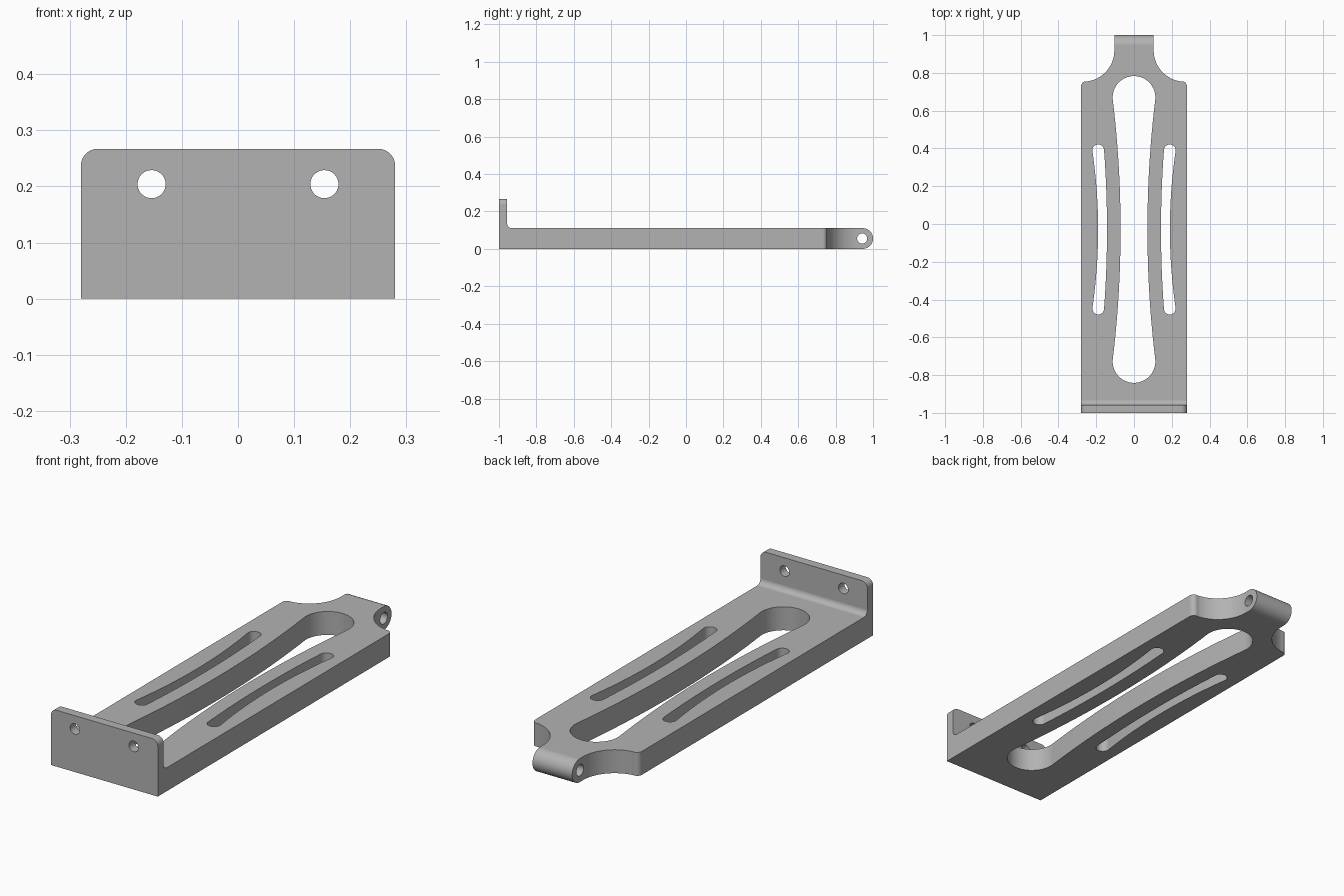
import bpy
import bmesh
from math import atan, cos, sin, radians, degrees

if "Cube" in bpy.data.objects:
    bpy.data.objects.remove(bpy.data.objects["Cube"], do_unlink=True)

HALF_W, THICK, HEIGHT = 0.28, 0.111, 0.267
MID_Y = -0.029                      # centre line of the slots


def arc(cx, cy, r, start, end, n=24):
    """Points on a circle, angles in degrees."""
    angles = [radians(start + (end - start) * i / n) for i in range(n + 1)]
    return [(cx + r * cos(a), cy + r * sin(a)) for a in angles]


def prism(name, points, axis, lo, hi):
    """Extrude a 2D outline along one axis."""
    place = {"x": lambda u, v, w: (w, u, v),
             "y": lambda u, v, w: (u, w, v),
             "z": lambda u, v, w: (u, v, w)}[axis]
    bm = bmesh.new()
    a = [bm.verts.new(place(u, v, lo)) for u, v in points]
    b = [bm.verts.new(place(u, v, hi)) for u, v in points]
    bm.faces.new(a)
    bm.faces.new(b[::-1])
    for i in range(len(a)):
        j = (i + 1) % len(a)
        bm.faces.new((a[j], a[i], b[i], b[j]))
    bmesh.ops.recalc_face_normals(bm, faces=bm.faces)
    mesh = bpy.data.meshes.new(name)
    bm.to_mesh(mesh)
    bm.free()
    obj = bpy.data.objects.new(name, mesh)
    bpy.context.collection.objects.link(obj)
    return obj


def boolean(target, cutter, operation="DIFFERENCE"):
    """Apply a boolean and discard its cutter."""
    cutter.hide_render = True
    mod = target.modifiers.new("cut", "BOOLEAN")
    mod.operation, mod.solver, mod.object = operation, "EXACT", cutter
    bpy.context.view_layer.objects.active = target
    bpy.ops.object.modifier_apply(modifier=mod.name)
    bpy.data.objects.remove(cutter, do_unlink=True)


def slot_side(half_len, r, waist):
    """One long side of a slot: round end, tangent bowed edge, round end."""
    bow = (half_len ** 2 + waist ** 2 - r ** 2) / (2 * (r - waist))
    centre = waist + bow
    t = atan(half_len / centre)
    end = arc(0, half_len, r, 90, -degrees(t))
    edge = [(centre - bow * cos(t * k / 12), bow * sin(t * k / 12))
            for k in range(11, -12, -1)]
    return end + edge + [(x, -y) for x, y in reversed(end)]


def slot(cx, half_len, r, waist_right, waist_left):
    right = slot_side(half_len, r, waist_right)
    left = [(-x, y) for x, y in reversed(slot_side(half_len, r, waist_left))]
    outline = [(cx + x, MID_Y + y) for x, y in right + left[1:-1]]
    return prism("slot_cutter", outline, "z", -0.1, 0.4)


# Side profile: plate, filleted upright flange and rounded pivot end
side = [(-1, 0)] + arc(1 - THICK / 2, THICK / 2, THICK / 2, -90, 90)
side += arc(-0.93, THICK + 0.027, 0.027, 270, 180, 10)
side += [(-0.957, 0.3), (-1, 0.3)]
bracket = prism("bracket", side, "x", -0.32, 0.32)

# Front outline with rounded upper corners
corner = arc(HALF_W - 0.03, HEIGHT - 0.03, 0.03, 0, 90, 12)
front = [(HALF_W, -0.1)] + corner
front += [(-x, z) for x, z in reversed(front)]
boolean(bracket, prism("front_outline", front, "y", -1.1, 1.1), "INTERSECT")

# Concave shoulders that narrow the plate to the neck
shoulder = [(0.104, 1.1)] + arc(0.271, 0.92, 0.167, 180, 262, 28)
shoulder += arc(0.255, 0.73, 0.025, 90, 0, 10) + [(0.35, 0.73), (0.35, 1.1)]
for s in (1, -1):
    outline = [(s * x, y) for x, y in shoulder]
    boolean(bracket, prism("shoulder_cutter", outline, "z", -0.1, 0.4))

# Waisted centre opening and the bowed side slots
boolean(bracket, slot(0, 0.699, 0.113, 0.071, 0.071))
boolean(bracket, slot(0.1895, 0.419, 0.031, 0.0005, 0.0465))
boolean(bracket, slot(-0.1895, 0.419, 0.031, 0.0465, 0.0005))

# Mounting holes in the flange and the pivot hole through the neck
for s in (1, -1):
    hole = arc(s * 0.154, 0.204, 0.025, 0, 350, 35)
    boolean(bracket, prism("mount_hole_cutter", hole, "y", -1.1, -0.9))
pivot = arc(0.942, THICK / 2, 0.027, 0, 350, 35)
boolean(bracket, prism("pivot_hole_cutter", pivot, "x", -0.4, 0.4))

# Plain grey metal
grey = bpy.data.materials.new("plain_grey")
grey.use_nodes = True
colour = (0.45, 0.45, 0.45, 1)
grey.diffuse_color = colour
grey.node_tree.nodes["Principled BSDF"].inputs["Base Color"].default_value = colour
bracket.data.materials.clear()
bracket.data.materials.append(grey)

# Smooth curved walls, crisp machined edges
bpy.ops.object.select_all(action="DESELECT")
bracket.select_set(True)
bpy.context.view_layer.objects.active = bracket
bpy.ops.object.shade_smooth_by_angle(angle=radians(30))
weighted = bracket.modifiers.new("flat_faces", "WEIGHTED_NORMAL")
weighted.keep_sharp = True
